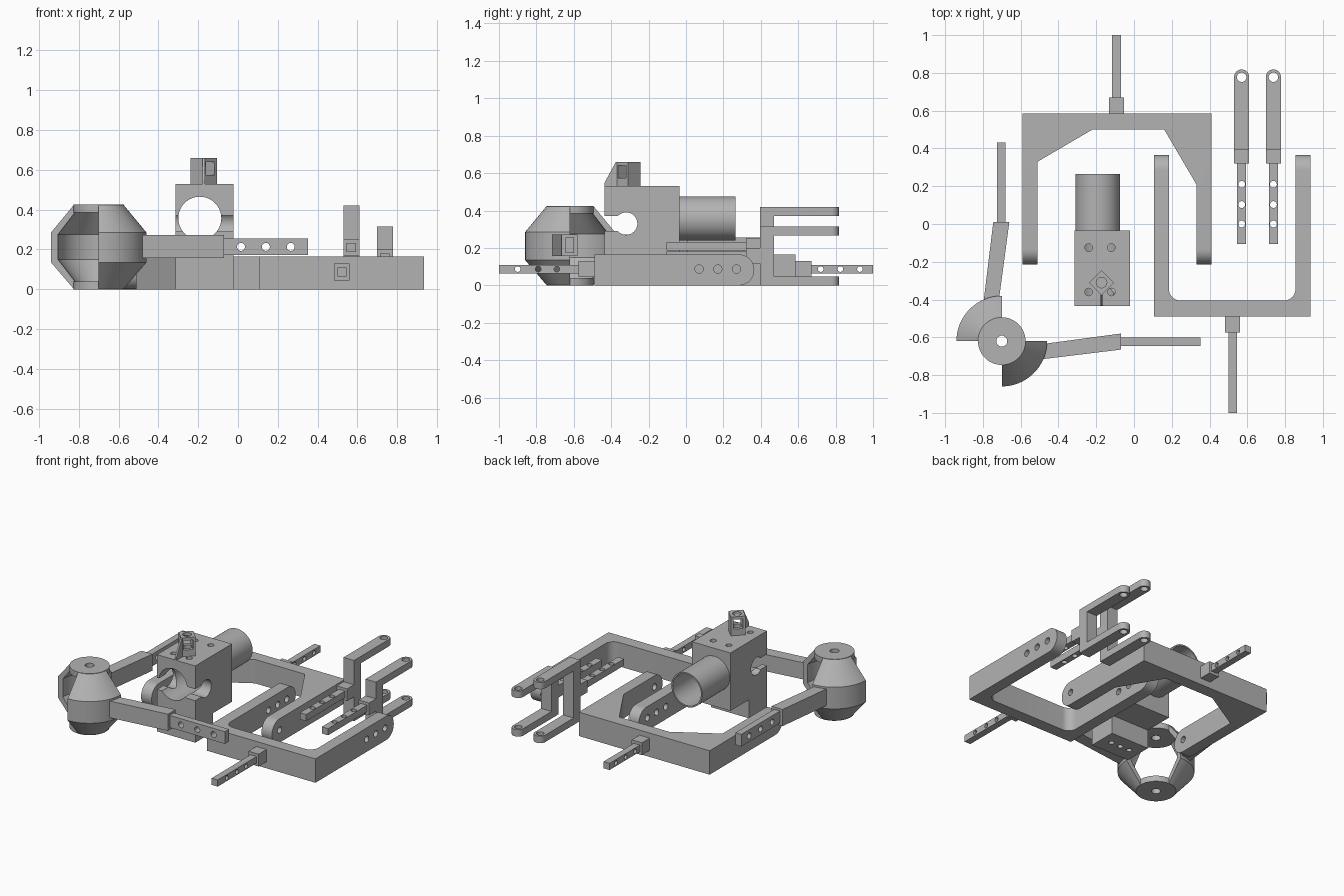
import bpy, bmesh, math
from mathutils import Matrix, Vector

if "Cube" in bpy.data.objects:
    bpy.data.objects.remove(bpy.data.objects["Cube"])

GREY = bpy.data.materials.new("plain grey")
GREY.diffuse_color = (0.45, 0.45, 0.45, 1)
GREY.use_nodes = True
GREY.node_tree.nodes["Principled BSDF"].inputs["Base Color"].default_value = GREY.diffuse_color


def finish(name, bm):
    bmesh.ops.recalc_face_normals(bm, faces=bm.faces)
    me = bpy.data.meshes.new(name)
    bm.to_mesh(me)
    bm.free()
    me.materials.append(GREY)
    ob = bpy.data.objects.new(name, me)
    bpy.context.collection.objects.link(ob)
    return ob


def place(axis, u, v, w):
    """Plan coordinates (u, v) with depth w along the given axis."""
    return {'x': (w, u, v), 'y': (u, w, v), 'z': (u, v, w)}[axis]


def prism(name, pts, axis, lo, hi, bevels=()):
    """Extruded outline; bevels = (edge direction, y position, x limit, radius)."""
    bm = bmesh.new()
    n = len(pts)
    a = [bm.verts.new(place(axis, u, v, lo)) for u, v in pts]
    b = [bm.verts.new(place(axis, u, v, hi)) for u, v in pts]
    bm.faces.new(a)
    bm.faces.new(b[::-1])
    for i in range(n):
        j = (i + 1) % n
        bm.faces.new((a[i], a[j], b[j], b[i]))
    bmesh.ops.recalc_face_normals(bm, faces=bm.faces)
    for direction, y, radius in bevels:
        k = 'xyz'.index(direction)
        edges = []
        for e in bm.edges:
            d = e.verts[1].co - e.verts[0].co
            if abs(d[k]) > 0.99 * d.length and all(abs(q.co.y - y) < 1e-4 for q in e.verts):
                edges.append(e)
        bmesh.ops.bevel(bm, geom=edges, offset=radius, segments=10, profile=0.5, affect='EDGES')
    return finish(name, bm)


def box(name, x0, x1, y0, y1, z0, z1, bevels=()):
    return prism(name, [(x0, y0), (x1, y0), (x1, y1), (x0, y1)], 'z', z0, z1, bevels)


def rod(name, axis, u, v, r, lo, hi, n=32):
    pts = [(u + r * math.cos(2 * math.pi * i / n), v + r * math.sin(2 * math.pi * i / n))
           for i in range(n)]
    return prism(name, pts, axis, lo, hi)


def combine(ob, other, op='DIFFERENCE'):
    m = ob.modifiers.new("cut", 'BOOLEAN')
    m.operation, m.solver, m.object = op, 'EXACT', other
    bpy.context.view_layer.objects.active = ob
    bpy.ops.object.modifier_apply(modifier=m.name)
    bpy.data.objects.remove(other, do_unlink=True)


def drill(ob, axis, u, v, r, lo, hi):
    combine(ob, rod("drill", axis, u, v, r, lo, hi))


H = 0.165      # yoke height
MID = 0.087    # pin height in the yokes

# Rear yoke, with rounded leg ends and a pin hole in each
rear = prism("rear_yoke", [(-.59, .585), (-.59, -.215), (-.51, -.215), (-.51, .33), (-.22, .5),
                           (.16, .5), (.33, .21), (.33, -.215), (.41, -.215), (.41, .585)],
             'z', 0, H, [('x', -.215, .081)])
drill(rear, 'x', -.13, MID, .022, -.7, .5)

# Front yoke, with filleted inside corners and three holes per leg
front = prism("front_yoke", [(.105, -.49), (.935, -.49), (.935, .365), (.855, .365), (.855, -.405),
                             (.185, -.405), (.185, .365), (.105, .365)],
              'z', 0, H, [('x', .365, .081), ('z', -.405, .06)])
for y in (.07, .17, .27):
    drill(front, 'x', y, MID, .022, 0, 1)

# Collar and drilled bar on each yoke
for label, x, y, s in (("rear", -.093, .585, 1), ("front", .522, -.49, -1)):
    a, b, c = y, y + s * .085, s
    box(label + "_collar", x - .039, x + .039, min(a, b), max(a, b), .045, .13)
    bar = box(label + "_bar", x - .023, x + .023, min(b, c), max(b, c), .064, .11)
    for hy in (.69, .79, .9) if s < 0 else (.72, .825, .93):
        drill(bar, 'x', s * hy, MID, .015, x - .1, x + .1)

# Two clevis levers of different heights
for label, x, top in (("tall", .57, .42), ("short", .738, .315)):
    mid = top / 2
    end = [('z', .818, .0395)]
    for part, z0 in (("upper", top - .048), ("lower", 0)):
        prong = box(f"{label}_lever_{part}_prong", x - .04, x + .04, .395, .818, z0, z0 + .048, end)
        drill(prong, 'z', x, .777, .025, -.1, .6)
    box(label + "_lever_web", x - .04, x + .04, .395, .47, .048, top - .048)
    box(label + "_lever_collar", x - .04, x + .04, .32, .395, mid - .042, mid + .042)
    shaft = box(label + "_lever_shaft", x - .024, x + .024, -.105, .32, mid - .023, mid + .023)
    for y in (0, .103, .21):
        drill(shaft, 'z', x, y, .018, -.1, .6)

# Clamp block: side profile with foot and slot, then bored
block = prism("clamp_block", [(-.435, 0), (-.24, 0), (-.24, .13), (-.035, .13), (-.035, .53),
                              (-.435, .53), (-.435, .37), (-.32, .37), (-.32, .29), (-.435, .29)],
              'x', -.315, -.022)
drill(block, 'x', -.32, .33, .06, -.5, .1)
combine(block, rod("bore", 'y', -.192, .357, .108, -.6, .1, 64))
for x in (-.24, -.12):
    for y in (-.36, -.125):
        drill(block, 'z', x, y, .02, .4, .6)
for x in (-.24, -.168, -.096):
    drill(block, 'z', x, -.335, .018, -.1, .1)

# Barrel behind the block
barrel = rod("barrel", 'y', -.192, .357, .118, -.035, .265, 64)
combine(barrel, rod("bore", 'y', -.192, .357, .108, -.2, .4, 64))

# Small diamond post with a window, a hole and a thin front fin
px, py, d = -.172, -.31, .066
post = prism("post", [(px - d, py), (px, py - d), (px + d, py), (px, py + d)], 'z', .53, .66)
drill(post, 'z', px, py, .028, .5, .7)
window = box("window", -.03, .03, -.2, .2, -.035, .03)
window.data.transform(Matrix.Translation((px, py, .61)) @ Matrix.Rotation(math.pi / 4, 4, 'Z'))
combine(post, window)
prism("post_fin", [(-.435, .53), (-.36, .53), (-.36, .66), (-.375, .66), (-.435, .55)],
      'x', px - .006, px + .006)

# Hub: end discs with a pin hole
cx, cy = -.7, -.62
for label, z0 in (("lower", 0), ("upper", .385)):
    disc = rod(label + "_hub_disc", 'z', cx, cy, .126, z0, z0 + .04, 64)
    drill(disc, 'z', cx, cy, .029, -.1, .6)

# Hub shell: quarter turn of a bent wall section
section = [(.12, .001), (.125, .001), (.24, .135), (.24, .285), (.125, .424), (.12, .424),
           (.12, .385), (.205, .275), (.205, .15), (.12, .04)]
bm = bmesh.new()
rings = []
for i in range(17):
    t = math.radians(270 + 90 * i / 16)
    rings.append([bm.verts.new((cx + r * math.cos(t), cy + r * math.sin(t), z)) for r, z in section])
for a, b in zip(rings, rings[1:]):
    for i in range(len(section)):
        j = (i + 1) % len(section)
        bm.faces.new((a[i], a[j], b[j], b[i]))
bm.faces.new(rings[0])
bm.faces.new(rings[-1])
shell = finish("right_hub_shell", bm)

# Hub arm and its drilled bar
arm = prism("right_hub_arm", [(-.488, -.716), (-.07, -.665), (-.07, -.58), (-.488, -.636)],
            'z', .157, .272)
hub_bar = box("right_hub_bar", -.07, .352, -.645, -.6, .172, .256)
for x in (.015, .14, .265):
    drill(hub_bar, 'y', x, .213, .02, -.8, -.4)

# The other side is reflected across the hub's diagonal
swap = Matrix(((0, 1, 0, cx - cy), (1, 0, 0, cy - cx), (0, 0, 1, 0), (0, 0, 0, 1)))
for ob in (shell, arm, hub_bar):
    twin = ob.copy()
    twin.data = ob.data.copy()
    twin.name = ob.name.replace("right", "left")
    twin.data.transform(swap)
    twin.data.flip_normals()
    bpy.context.collection.objects.link(twin)

# Smooth round surfaces, keep edges sharp
for ob in bpy.context.collection.objects:
    ob.select_set(True)
    bpy.context.view_layer.objects.active = ob
bpy.ops.object.shade_smooth_by_angle(angle=math.radians(25))
